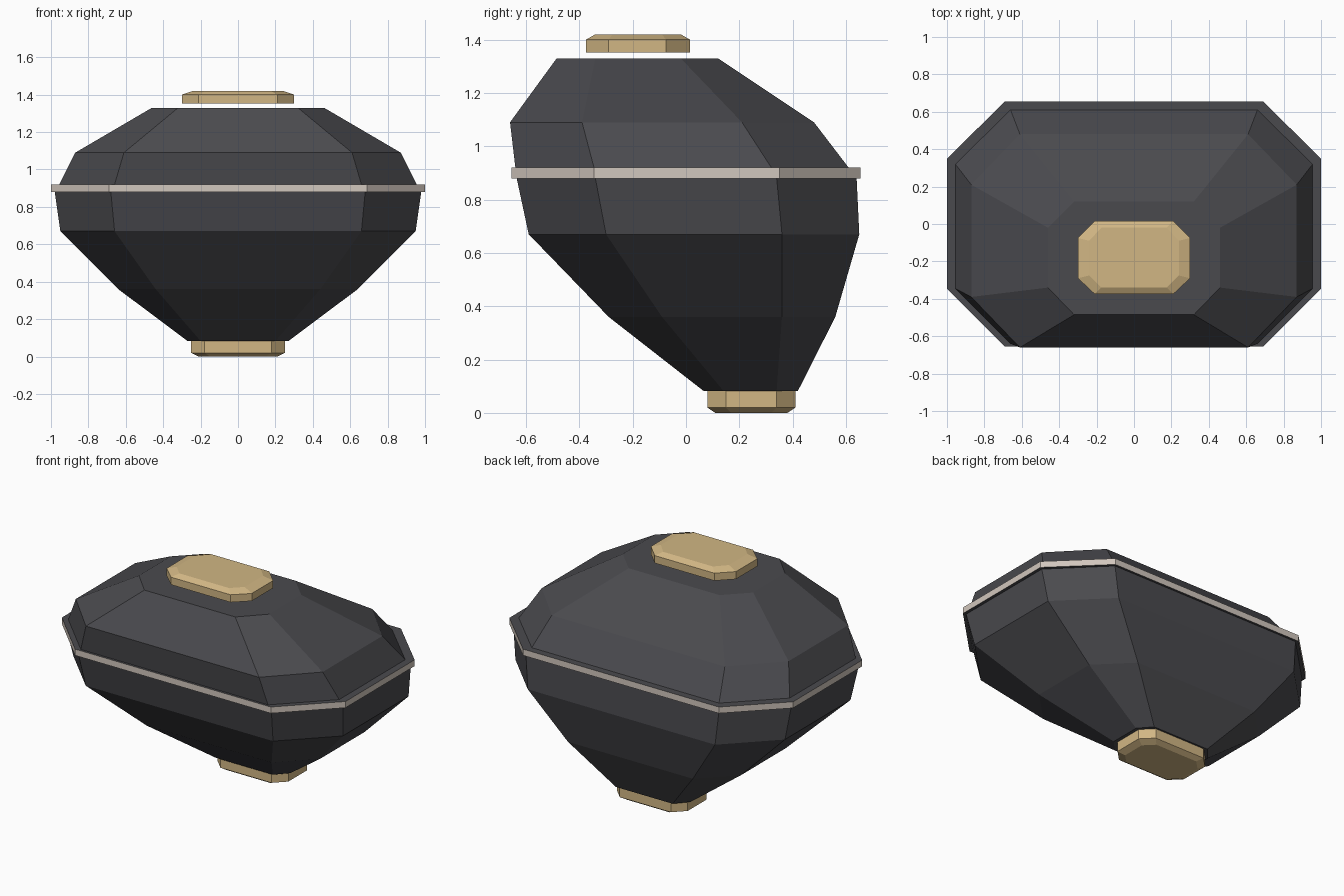
import bpy
import bmesh

cube = bpy.data.objects.get("Cube")
if cube:
    bpy.data.objects.remove(cube, do_unlink=True)


def material(name, color):
    mat = bpy.data.materials.new(name)
    mat.use_nodes = True
    mat.diffuse_color = (*color, 1)
    mat.node_tree.nodes["Principled BSDF"].inputs["Base Color"].default_value = (*color, 1)
    return mat


charcoal = material("charcoal", (0.068, 0.068, 0.076))
brass = material("brass", (0.64, 0.47, 0.23))
ivory = material("ivory", (0.64, 0.57, 0.51))


def octagon(z, half_x, flat_x, front, side_front, side_back, back):
    """Ring of a chamfered rectangle, mirrored across x = 0."""
    half = [(flat_x, front), (half_x, side_front), (half_x, side_back), (flat_x, back)]
    return [(x, y, z) for x, y in half] + [(-x, y, z) for x, y in reversed(half)]


def loft(name, sections, *mats):
    """Skin the octagons from bottom to top and cap both ends."""
    bm = bmesh.new()
    rings = [[bm.verts.new(p) for p in octagon(*s)] for s in sections]
    for low, high in zip(rings, rings[1:]):
        for i in range(8):
            j = (i + 1) % 8
            bm.faces.new((low[i], low[j], high[j], high[i]))
    bm.faces.new(rings[0][::-1])
    bm.faces.new(rings[-1])
    bm.normal_update()
    # A second material goes on the faces that point up or down
    if len(mats) > 1:
        for f in bm.faces:
            f.material_index = int(abs(f.normal.z) > 0.9)
    mesh = bpy.data.meshes.new(name)
    bm.to_mesh(mesh)
    bm.free()
    for m in mats:
        mesh.materials.append(m)
    obj = bpy.data.objects.new(name, mesh)
    bpy.context.collection.objects.link(obj)
    return obj


# Lower hull, tapering back towards the foot
loft("lower_hull", [
    (0.083, 0.27, 0.20, 0.065, 0.14, 0.34, 0.42),
    (0.36, 0.64, 0.44, -0.29, -0.09, 0.36, 0.56),
    (0.67, 0.95, 0.66, -0.59, -0.30, 0.36, 0.65),
    (0.88, 0.98, 0.68, -0.635, -0.34, 0.34, 0.64),
], charcoal)

# Trim band with dark ledges
loft("trim_band", [
    (0.88, 1.0, 0.69, -0.655, -0.345, 0.35, 0.655),
    (0.92, 1.0, 0.69, -0.655, -0.345, 0.35, 0.655),
], ivory, charcoal)

# Upper hull, leaning to the front
loft("upper_hull", [
    (0.92, 0.955, 0.66, -0.64, -0.345, 0.32, 0.61),
    (1.09, 0.87, 0.61, -0.66, -0.39, 0.21, 0.48),
    (1.33, 0.46, 0.32, -0.485, -0.34, -0.02, 0.12),
], charcoal)

# Floating top cap with a bevelled rim
loft("top_cap", [
    (1.352, 0.30, 0.21, -0.375, -0.29, -0.075, 0.015),
    (1.40, 0.30, 0.21, -0.375, -0.29, -0.075, 0.015),
    (1.42, 0.24, 0.175, -0.34, -0.275, -0.09, -0.02),
], brass)

# Foot with a bevelled underside
loft("foot", [
    (0.0, 0.21, 0.15, 0.11, 0.17, 0.32, 0.38),
    (0.02, 0.25, 0.18, 0.08, 0.15, 0.34, 0.41),
    (0.082, 0.25, 0.18, 0.08, 0.15, 0.34, 0.41),
], brass)
